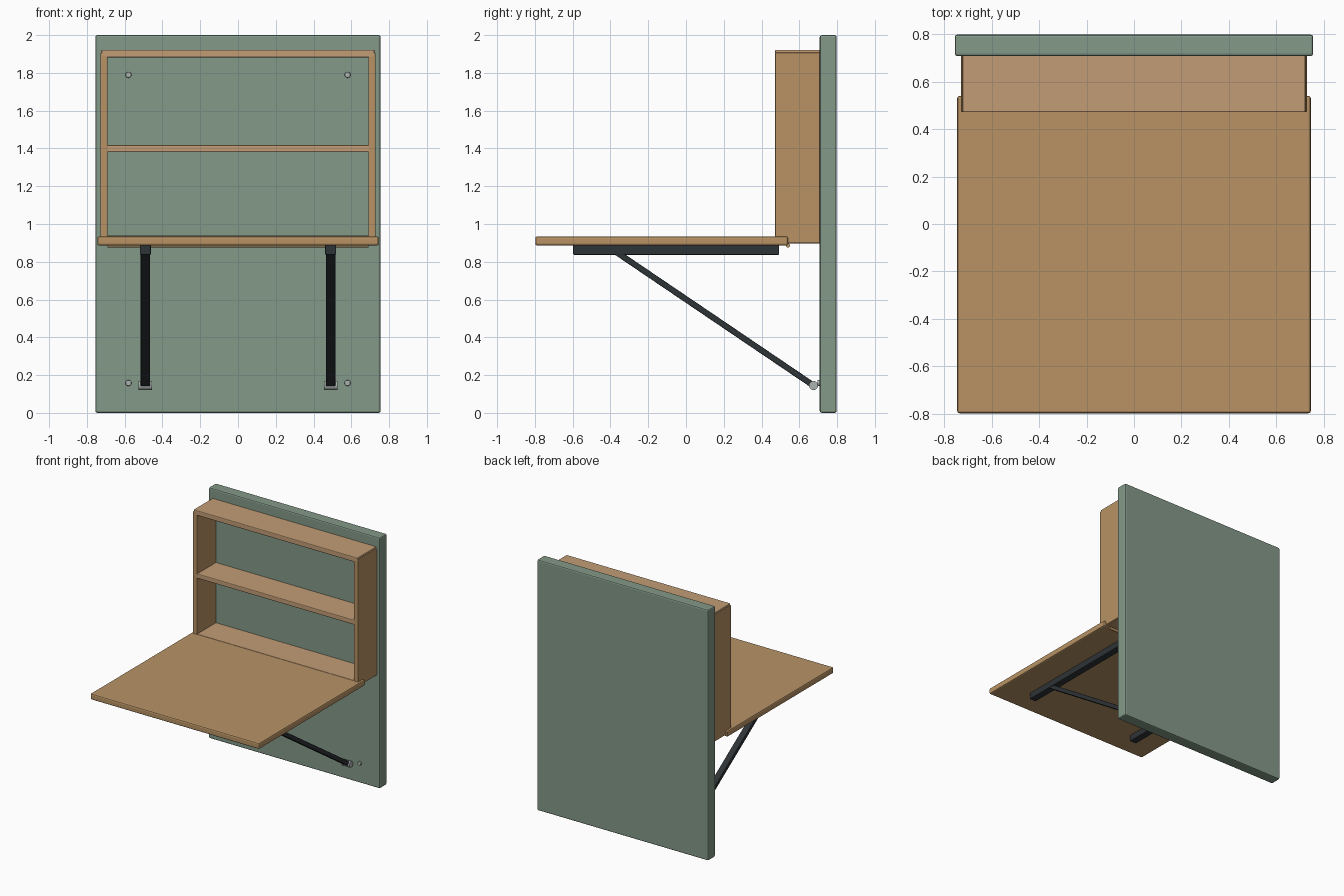
import bpy
from mathutils import Vector

if "Cube" in bpy.data.objects:
    bpy.data.objects.remove(bpy.data.objects["Cube"])


def material(name, rgb):
    m = bpy.data.materials.new(name)
    m.diffuse_color = (*rgb, 1)
    m.use_nodes = True
    m.node_tree.nodes["Principled BSDF"].inputs["Base Color"].default_value = m.diffuse_color
    return m


GREEN = material("sage_paint", (0.23, 0.32, 0.25))
WOOD = material("desk_wood", (0.48, 0.29, 0.13))
LIGHT = material("cabinet_wood", (0.54, 0.34, 0.18))
DARK = material("dark_metal", (0.027, 0.033, 0.037))
STEEL = material("steel", (0.40, 0.45, 0.43))


def finish(ob, name, mat, bevel, segments=2):
    ob.name = name
    ob.data.materials.append(mat)
    if bevel:
        b = ob.modifiers.new("soft_edges", 'BEVEL')
        b.width, b.segments = bevel, segments
    return ob


def box(name, lo, hi, mat, bevel=0.006):
    lo, hi = Vector(lo), Vector(hi)
    bpy.ops.mesh.primitive_cube_add(size=1, location=(lo + hi) / 2)
    ob = bpy.context.object
    ob.scale = hi - lo
    bpy.ops.object.transform_apply(location=False, rotation=False, scale=True)
    return finish(ob, name, mat, bevel)


def rod(name, a, b, radius, mat, bevel=0, sides=24):
    a, b = Vector(a), Vector(b)
    bpy.ops.mesh.primitive_cylinder_add(vertices=sides, radius=radius,
                                        depth=(b - a).length, location=(a + b) / 2)
    ob = bpy.context.object
    ob.rotation_euler = (b - a).to_track_quat('Z', 'Y').to_euler()
    bpy.ops.object.shade_smooth_by_angle()
    return finish(ob, name, mat, bevel)


# Wall panel
box("wall_panel", (-0.755, 0.708, 0), (0.755, 0.798, 2), GREEN, 0.01)

# Open cabinet
box("cabinet_top", (-0.723, 0.471, 1.882), (0.723, 0.715, 1.922), LIGHT)
box("cabinet_shelf", (-0.70, 0.473, 1.38), (0.70, 0.715, 1.418), LIGHT)
box("cabinet_bottom", (-0.70, 0.473, 0.90), (0.70, 0.715, 0.938), LIGHT)

# Fold-down desktop and its hinge
box("desktop", (-0.745, -0.798, 0.886), (0.745, 0.54, 0.934), WOOD, 0.01)
rod("hinge_pin", (-0.69, 0.54, 0.886), (0.69, 0.54, 0.886), 0.011, WOOD)

for side, s in (("left", -1), ("right", 1)):
    # Cabinet side
    x0, x1 = sorted((s * 0.69, s * 0.729))
    box(side + "_cabinet_side", (x0, 0.471, 0.898), (x1, 0.715, 1.908), WOOD)

    # Rail under the desktop
    x = s * 0.49
    box(side + "_rail", (x - 0.029, -0.597, 0.837), (x + 0.029, 0.493, 0.89), DARK, 0.005)

    # Diagonal strut with its pivot at the wall
    top, foot = Vector((x, -0.37, 0.852)), Vector((x, 0.675, 0.145))
    half = (foot - top).length / 2
    strut = box(side + "_strut", (-0.025, -half, -0.016), (0.025, half, 0.016), DARK, 0.004)
    strut.location = (top + foot) / 2
    d = foot - top
    strut.rotation_euler.x = Vector((d.y, d.z)).angle_signed(Vector((1, 0)))
    rod(side + "_foot_pivot", (x - 0.036, 0.675, 0.145), (x + 0.036, 0.675, 0.145), 0.024, STEEL)

    # Wall fixing bolts
    for level, z in (("lower", 0.158), ("upper", 1.79)):
        rod(f"{side}_{level}_bolt", (s * 0.58, 0.695, z), (s * 0.58, 0.712, z), 0.016, STEEL, 0.003)
